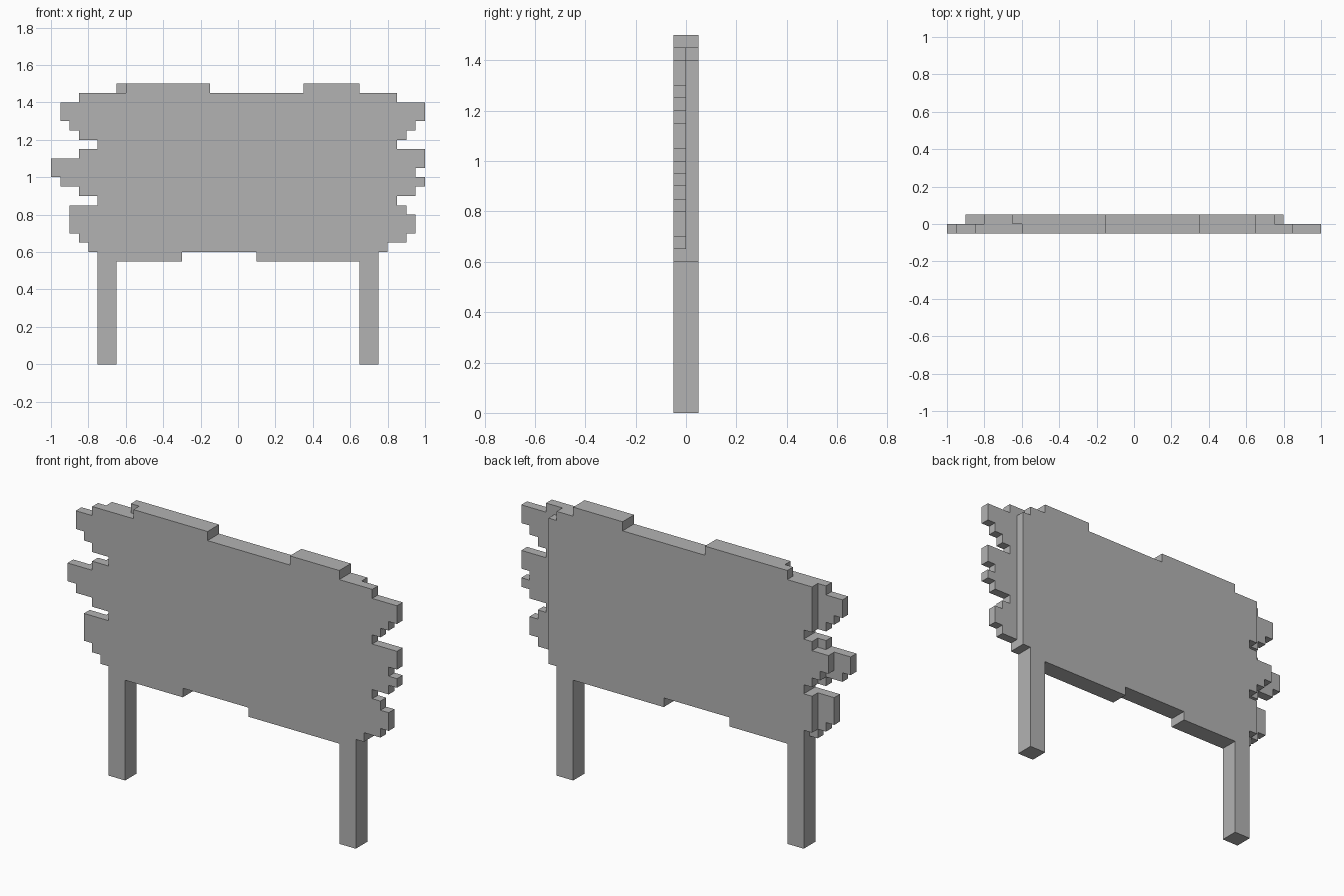
import bpy
import bmesh

cube = bpy.data.objects.get("Cube")
if cube:
    bpy.data.objects.remove(cube, do_unlink=True)

grey = bpy.data.materials.new("plain grey")
grey.use_nodes = True
colour = (0.45, 0.45, 0.45, 1)
grey.diffuse_color = colour
grey.node_tree.nodes["Principled BSDF"].inputs["Base Color"].default_value = colour

U = 0.05  # all steps are whole multiples of this unit


def slab(name, outline, y0, y1):
    """Extrude an outline in the xz plane, given in units, from y0 to y1."""
    bm = bmesh.new()
    face = bm.faces.new([bm.verts.new((x * U, y0, z * U)) for x, z in outline])
    moved = bmesh.ops.extrude_face_region(bm, geom=[face])["geom"]
    bmesh.ops.translate(bm, vec=(0, y1 - y0, 0),
                        verts=[v for v in moved if isinstance(v, bmesh.types.BMVert)])
    bmesh.ops.recalc_face_normals(bm, faces=bm.faces)
    mesh = bpy.data.meshes.new(name)
    bm.to_mesh(mesh)
    bm.free()
    mesh.materials.append(grey)
    obj = bpy.data.objects.new(name, mesh)
    bpy.context.collection.objects.link(obj)
    return obj


def ragged_side(rows, top=29):
    """Stepped edge going down: each row is (x, height)."""
    points, z = [], top
    for x, height in rows:
        points += [(x, z), (x, z - height)]
        z -= height
    return points


def board(name, left, right, bump_start, y0, y1):
    """Plank layer with raised top bumps, a notched bottom and ragged sides."""
    top = [(bump_start, 29), (bump_start, 30), (-3, 30), (-3, 29),
           (7, 29), (7, 30), (13, 30), (13, 29)]
    bottom = [(15, 12), (15, 11), (2, 11), (2, 12),
              (-6, 12), (-6, 11), (-15, 11), (-15, 12)]
    outline = top + ragged_side(right) + bottom + ragged_side(left)[::-1]
    # drop repeated corners where neighbouring runs meet
    clean = [p for i, p in enumerate(outline) if p != outline[i - 1]]
    return slab(name, clean, y0, y1)


# Splintered front layer
board("front_board",
      left=[(-17, 1), (-19, 2), (-18, 1), (-17, 1), (-15, 1), (-17, 1), (-20, 2),
            (-19, 1), (-17, 1), (-15, 1), (-18, 3), (-17, 1), (-16, 1)],
      right=[(17, 1), (20, 2), (19, 1), (18, 1), (17, 1), (20, 2), (19, 1), (20, 1),
             (19, 1), (17, 1), (18, 1), (19, 2), (18, 1), (16, 1)],
      bump_start=-12, y0=-U, y1=0)

# Plainer back layer
board("back_board",
      left=[(-16, 5), (-15, 1), (-16, 1), (-18, 2), (-17, 1), (-16, 1), (-15, 1),
            (-16, 4), (-15, 1)],
      right=[(15, 1), (16, 16)],
      bump_start=-13, y0=0, y1=U)

# Square posts
for name, x in (("right_leg", -15), ("left_leg", 13)):
    slab(name, [(x, 0), (x + 2, 0), (x + 2, 11), (x, 11)], -U, U)
